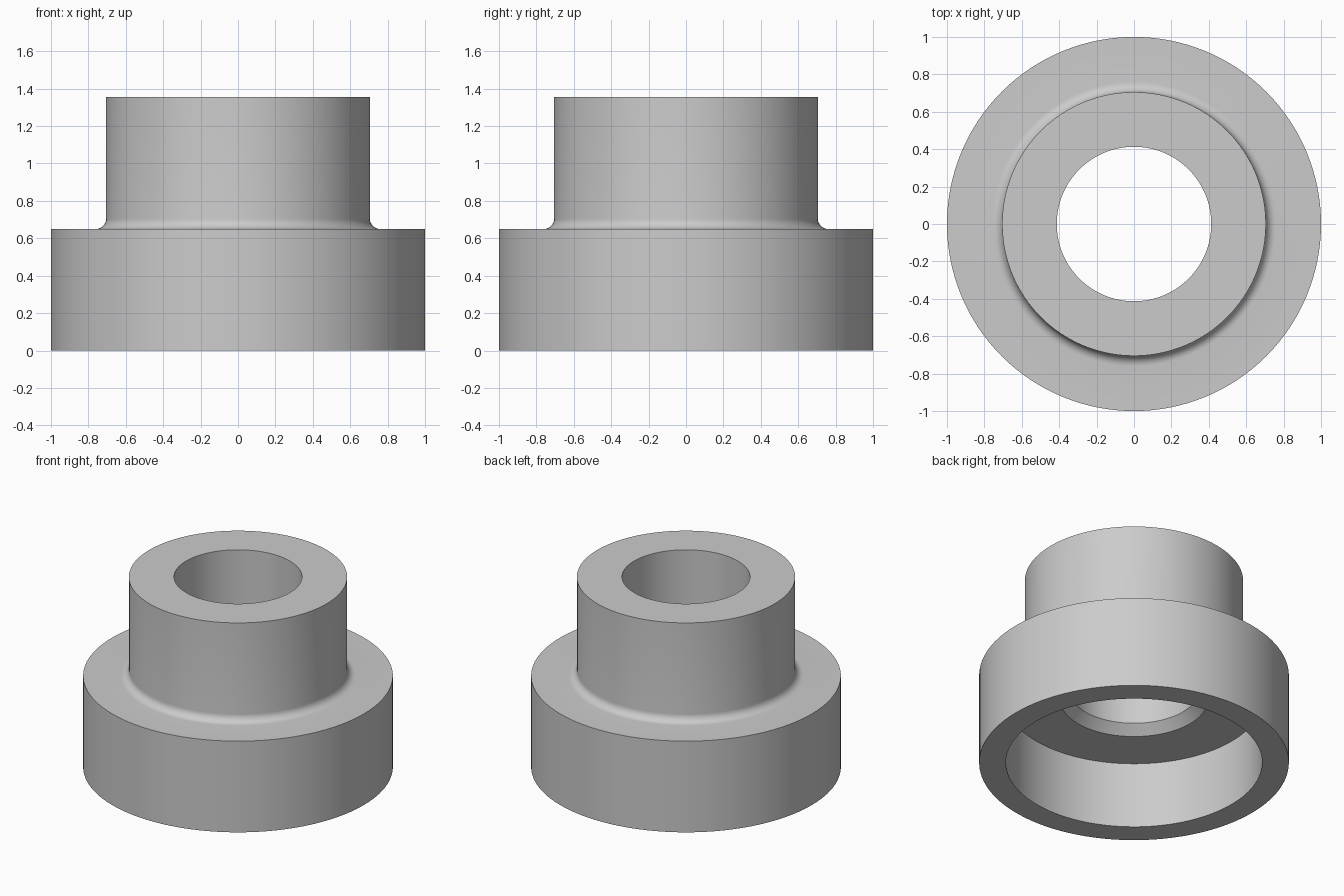
import bpy
import bmesh
import math

SEGMENTS = 128
FILLET_STEPS = 8

cube = bpy.data.objects.get("Cube")
if cube:
    bpy.data.objects.remove(cube, do_unlink=True)

# Plain grey material
grey = bpy.data.materials.new("plain_grey")
grey.use_nodes = True
colour = (0.6, 0.6, 0.6, 1)
grey.diffuse_color = colour
grey.node_tree.nodes["Principled BSDF"].inputs["Base Color"].default_value = colour

# Main dimensions
base_r, base_h = 1.0, 0.65
hub_r, top_z = 0.705, 1.355
fillet = 0.055
bore_r, chamfer = 0.413, 0.063
recess_r, recess_z = 0.828, 0.47

# Closed cross-section (radius, height): outside going up, then down the bore
profile = [(recess_r, 0), (base_r, 0), (base_r, base_h)]
for i in range(FILLET_STEPS + 1):
    a = math.pi / 2 * i / FILLET_STEPS
    profile.append((hub_r + fillet * (1 - math.sin(a)),
                    base_h + fillet * (1 - math.cos(a))))
profile += [
    (hub_r, top_z),
    (bore_r, top_z),
    (bore_r, recess_z + chamfer),
    (bore_r + chamfer, recess_z),
    (recess_r, recess_z),
]

# Revolve the section into the stepped bushing
bm = bmesh.new()
rings = []
for s in range(SEGMENTS):
    a = 2 * math.pi * s / SEGMENTS
    rings.append([bm.verts.new((r * math.cos(a), r * math.sin(a), z))
                  for r, z in profile])
count = len(profile)
for s in range(SEGMENTS):
    here, after = rings[s], rings[(s + 1) % SEGMENTS]
    for i in range(count):
        j = (i + 1) % count
        bm.faces.new((here[i], after[i], after[j], here[j]))
bmesh.ops.recalc_face_normals(bm, faces=bm.faces[:])

mesh = bpy.data.meshes.new("stepped_bushing")
bm.to_mesh(mesh)
bm.free()
mesh.materials.append(grey)
bushing = bpy.data.objects.new("stepped_bushing", mesh)
bpy.context.collection.objects.link(bushing)

# Smooth round walls, sharp rims
bpy.ops.object.select_all(action="DESELECT")
bushing.select_set(True)
bpy.context.view_layer.objects.active = bushing
bpy.ops.object.shade_smooth_by_angle(angle=math.radians(30))
